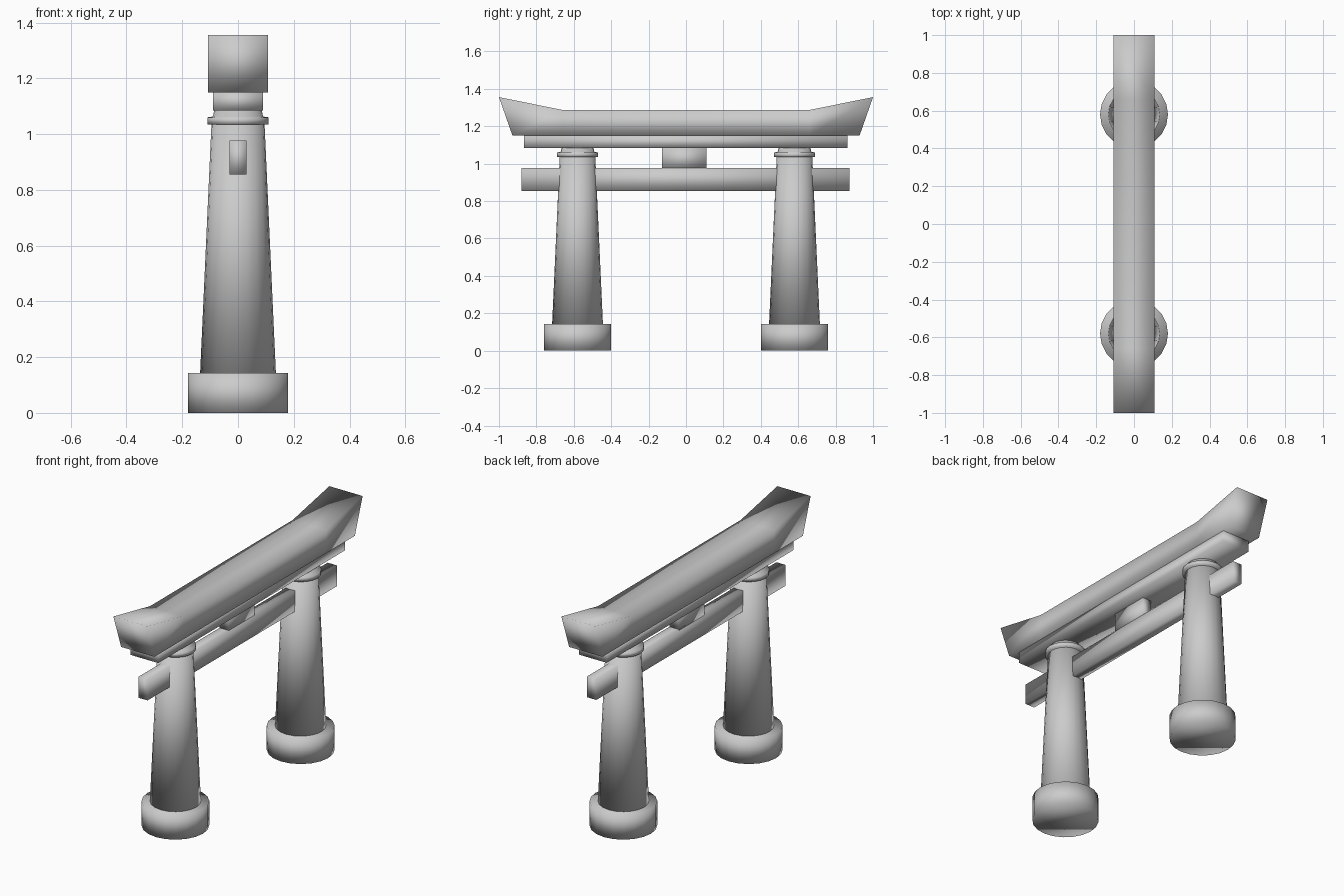
import bpy, bmesh
from math import cos, sin, pi

if "Cube" in bpy.data.objects:
    bpy.data.objects.remove(bpy.data.objects["Cube"])

SIDES = 20


def finish(name, bm):
    bmesh.ops.recalc_face_normals(bm, faces=bm.faces)
    mesh = bpy.data.meshes.new(name)
    bm.to_mesh(mesh)
    bm.free()
    # soft shading runs over every edge of this model
    mesh.shade_smooth()
    obj = bpy.data.objects.new(name, mesh)
    bpy.context.collection.objects.link(obj)
    return obj


def lathe(name, y, profile):
    """Closed round solid from (radius, z) pairs."""
    bm = bmesh.new()
    rings = []
    for r, z in profile:
        rings.append([bm.verts.new((r * cos(2 * pi * i / SIDES), y + r * sin(2 * pi * i / SIDES), z))
                      for i in range(SIDES)])
    for a, b in zip(rings, rings[1:]):
        for i in range(SIDES):
            j = (i + 1) % SIDES
            bm.faces.new((a[i], a[j], b[j], b[i]))
    bm.faces.new(rings[0][::-1])
    bm.faces.new(rings[-1])
    return finish(name, bm)


def beam(name, half_width, stations):
    """Rectangular beam along y from (y_bottom, z_bottom, y_top, z_top) stations."""
    bm = bmesh.new()
    w = half_width
    rings = [[bm.verts.new(p) for p in ((-w, yb, zb), (w, yb, zb), (w, yt, zt), (-w, yt, zt))]
             for yb, zb, yt, zt in stations]
    for a, b in zip(rings, rings[1:]):
        for i in range(4):
            j = (i + 1) % 4
            bm.faces.new((a[i], a[j], b[j], b[i]))
    bm.faces.new(rings[0])
    bm.faces.new(rings[-1])
    return finish(name, bm)


def block(name, half_width, y0, y1, z0, z1):
    return beam(name, half_width, [(y0, z0, y0, z1), (y1, z0, y1, z1)])


# Stone bases, tapered pillars and collars
for side, y in (("left", -0.58), ("right", 0.58)):
    lathe(side + "_base", y, [(0.18, 0), (0.18, 0.143)])
    lathe(side + "_pillar", y, [(0.136, 0.14), (0.095, 1.04)])
    lathe(side + "_collar", y, [(0.11, 1.035), (0.11, 1.06), (0.09, 1.063), (0.085, 1.087)])

# Tie beam and centre strut
block("tie_beam", 0.03, -0.88, 0.873, 0.855, 0.977)
block("centre_strut", 0.03, -0.127, 0.11, 0.97, 1.087)

# Lower lintel under the top beam
block("lower_lintel", 0.09, -0.867, 0.863, 1.085, 1.152)

# Top beam with upswept, slanted ends
beam("top_beam", 0.108, [(-0.928, 1.15, -1.0, 1.356), (-0.66, 1.15, -0.66, 1.287),
                         (0, 1.15, 0, 1.287),
                         (0.66, 1.15, 0.66, 1.287), (0.928, 1.15, 1.0, 1.356)])
